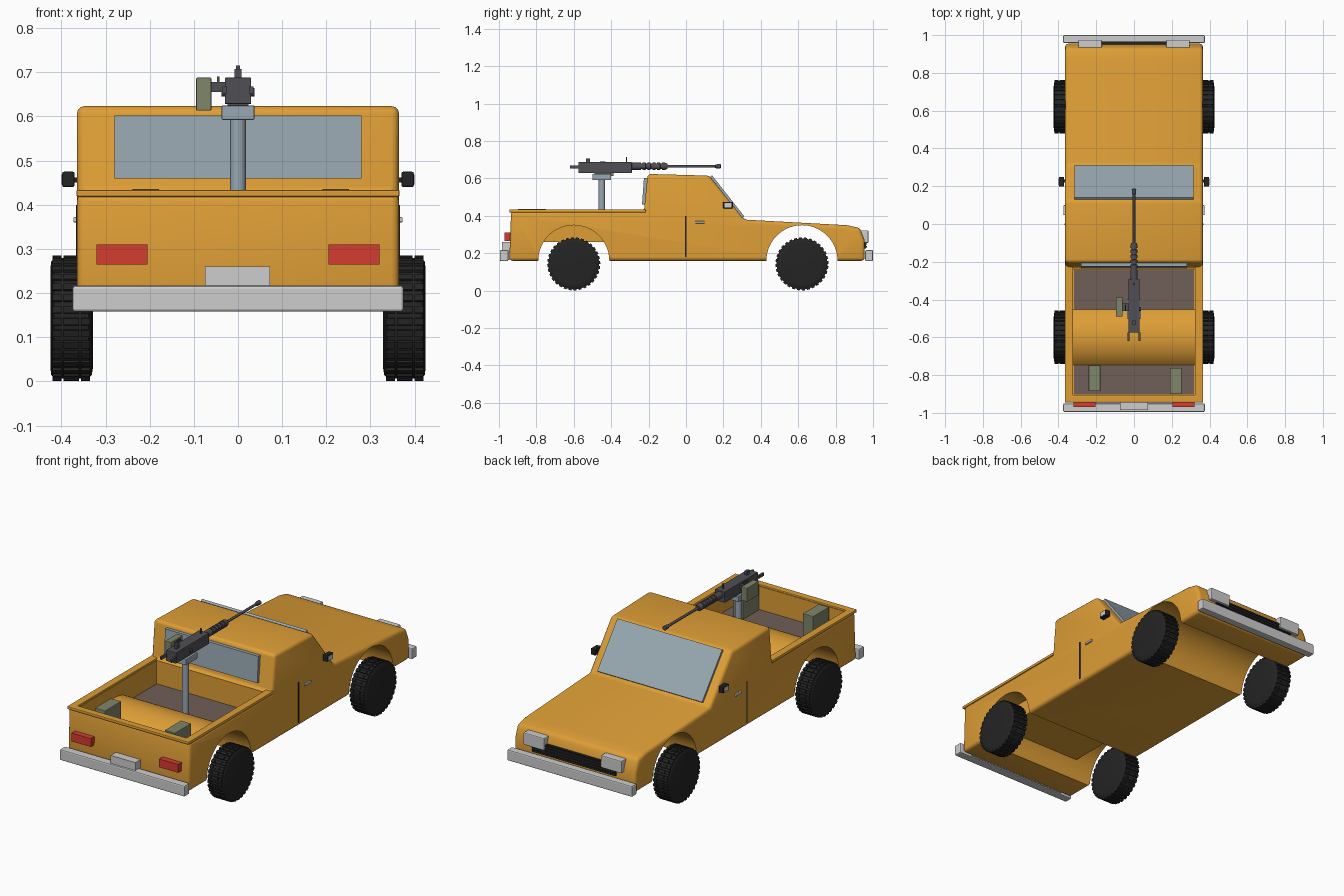
import bpy, bmesh, math
from mathutils import Vector

if "Cube" in bpy.data.objects:
    bpy.data.objects.remove(bpy.data.objects["Cube"])


def material(name, r, g, b):
    m = bpy.data.materials.new(name)
    lin = [((c / 255 + 0.055) / 1.055) ** 2.4 for c in (r, g, b)]
    m.diffuse_color = (*lin, 1)
    m.use_nodes = True
    m.node_tree.nodes["Principled BSDF"].inputs["Base Color"].default_value = m.diffuse_color
    return m


ORANGE = material("orange_paint", 222, 158, 54)
GLASS = material("blue_grey_glass", 152, 168, 178)
CHROME = material("light_grey", 205, 205, 205)
BLACK = material("black_rubber", 36, 36, 36)
RED = material("red_lamp", 212, 60, 48)
BROWN = material("brown_floor", 112, 94, 87)
OLIVE = material("olive_box", 128, 134, 106)
GUN = material("dark_metal", 80, 78, 84)


def finish(name, bm, mat):
    bmesh.ops.recalc_face_normals(bm, faces=bm.faces)
    me = bpy.data.meshes.new(name)
    bm.to_mesh(me)
    bm.free()
    ob = bpy.data.objects.new(name, me)
    bpy.context.collection.objects.link(ob)
    if mat:
        me.materials.append(mat)
    return ob


def prism(name, pts, x0, x1, mat=None):
    """Extrude a (y, z) outline along x."""
    bm = bmesh.new()
    a = [bm.verts.new((x0, y, z)) for y, z in pts]
    b = [bm.verts.new((x1, y, z)) for y, z in pts]
    bm.faces.new(a)
    bm.faces.new(b[::-1])
    for i in range(len(pts)):
        j = (i + 1) % len(pts)
        bm.faces.new((a[i], a[j], b[j], b[i]))
    return finish(name, bm, mat)


def box(name, x, y, z, mat, bevel=0.0):
    ob = prism(name, [(y[0], z[0]), (y[1], z[0]), (y[1], z[1]), (y[0], z[1])], x[0], x[1], mat)
    if bevel:
        apply_bevel(ob, bevel, 2)
    return ob


def lathe(name, profile, origin, axis, mat, n=20):
    """Spin (distance, radius) pairs round an axis; the ends are capped."""
    bm = bmesh.new()
    rot = Vector((0, 0, 1)).rotation_difference(Vector(axis))
    rings = []
    for d, r in profile:
        rings.append([bm.verts.new(Vector(origin) + rot @ Vector(
            (r * math.cos(2 * math.pi * i / n), r * math.sin(2 * math.pi * i / n), d))) for i in range(n)])
    for p, q in zip(rings, rings[1:]):
        for i in range(n):
            j = (i + 1) % n
            bm.faces.new((p[i], p[j], q[j], q[i]))
    bm.faces.new(rings[0][::-1])
    bm.faces.new(rings[-1])
    ob = finish(name, bm, mat)
    smooth(ob)
    return ob


def activate(ob):
    bpy.ops.object.select_all(action='DESELECT')
    ob.select_set(True)
    bpy.context.view_layer.objects.active = ob


def smooth(ob):
    activate(ob)
    bpy.ops.object.shade_smooth_by_angle(angle=math.radians(32))


def apply_bevel(ob, width, segments):
    activate(ob)
    m = ob.modifiers.new("bevel", 'BEVEL')
    m.width, m.segments, m.limit_method, m.angle_limit = width, segments, 'ANGLE', math.radians(25)
    bpy.ops.object.modifier_apply(modifier=m.name)


def cut(ob, cutter):
    activate(ob)
    m = ob.modifiers.new("cut", 'BOOLEAN')
    m.operation, m.solver, m.object = 'DIFFERENCE', 'EXACT', cutter
    bpy.ops.object.modifier_apply(modifier=m.name)
    bpy.data.objects.remove(cutter)


def arc(cy, cz, r, a0, a1, n=28):
    return [(cy + r * math.cos(math.radians(a0 + (a1 - a0) * i / n)),
             cz + r * math.sin(math.radians(a0 + (a1 - a0) * i / n))) for i in range(n + 1)]


REAR, FRONT = -0.6, 0.62

# Body shell: one side outline, rounded
outline = [(-0.945, 0.16), (-0.935, 0.425), (-0.225, 0.425), (-0.205, 0.624), (0.125, 0.615),
           (0.31, 0.38), (0.86, 0.35), (0.93, 0.335), (0.955, 0.27), (0.955, 0.16)]
body = prism("body", outline, -0.365, 0.365, ORANGE)
apply_bevel(body, 0.018, 3)

# Wheel arches: open tunnel in front, recesses plus a low tunnel at the rear
arch = [(0.19, -0.1)] + arc(0, 0.16, 0.19, 0, 180) + [(-0.19, -0.1)]
cut(body, prism("front_tunnel", [(y + FRONT, z) for y, z in arch], -0.5, 0.5))
for s in (-1, 1):
    cut(body, prism("rear_recess", [(y + REAR, z) for y, z in arch], s * 0.25, s * 0.5))
cut(body, prism("rear_tunnel", [(y + REAR, z) for y, z in arch if z < 0.27], -0.5, 0.5))

# Load bed with a hump over the rear axle
hump = arc(REAR, 0.16, 0.2, 137, 43, 16)
fz = hump[0][1]
cut(body, prism("bed_space", [(-0.905, 0.7), (-0.905, fz)] + hump + [(-0.24, fz), (-0.24, 0.7)], -0.322, 0.322))
smooth(body)
box("bed_floor_back", (-0.318, 0.318), (-0.902, hump[0][0]), (fz - 0.004, fz + 0.004), BROWN)
box("bed_floor_front", (-0.318, 0.318), (hump[-1][0], -0.243), (fz - 0.004, fz + 0.004), BROWN)

# Bed rim
for s in (-1, 1):
    box("bed_side_rail", (s * 0.325, s * 0.366), (-0.945, -0.215), (0.418, 0.434), ORANGE, 0.004)
box("bed_tail_rail", (-0.366, 0.366), (-0.945, -0.908), (0.418, 0.434), ORANGE, 0.004)

# Windows
d = Vector((0.185, -0.235)).normalized()
n = Vector((-d.y, d.x)) * 0.012
p, q = Vector((0.13, 0.609)), Vector((0.303, 0.389))
prism("windshield", [p - n, q - n, q + n, p + n], -0.315, 0.315, GLASS)
prism("rear_window", [(-0.235, 0.46), (-0.21, 0.46), (-0.20, 0.602), (-0.225, 0.602)], -0.28, 0.28, GLASS)

# Bumpers, plate, lamps and grille
box("rear_bumper", (-0.375, 0.375), (-0.995, -0.95), (0.158, 0.217), CHROME, 0.006)
box("front_bumper", (-0.375, 0.375), (0.958, 1.0), (0.158, 0.217), CHROME, 0.006)
box("bumper_mount_rear", (-0.3, 0.3), (-0.96, -0.94), (0.165, 0.21), CHROME)
box("number_plate", (-0.075, 0.073), (-0.985, -0.94), (0.215, 0.26), CHROME)
box("grille", (-0.25, 0.25), (0.945, 0.963), (0.225, 0.285), BLACK)
for i in range(4):
    z = 0.232 + i * 0.014
    box("grille_bar", (-0.25, 0.25), (0.96, 0.967), (z, z + 0.006), BLACK)
for s in (-1, 1):
    box("tail_lamp", (s * 0.205, s * 0.32), (-0.97, -0.93), (0.265, 0.31), RED)
    box("headlamp", (s * 0.17, s * 0.295), (0.93, 0.975), (0.255, 0.322), CHROME, 0.005)

# Doors and mirrors
for s in (-1, 1):
    box("door_seam", (s * 0.36, s * 0.367), (-0.005, 0.003), (0.18, 0.4), BLACK)
    box("door_handle", (s * 0.36, s * 0.373), (0.048, 0.1), (0.36, 0.372), CHROME, 0.003)
    box("mirror", (s * 0.37, s * 0.398), (0.198, 0.25), (0.44, 0.475), BLACK, 0.004)
    box("mirror_arm", (s * 0.34, s * 0.375), (0.22, 0.235), (0.45, 0.462), BLACK)
    box("mirror_face", (s * 0.39, s * 0.4), (0.206, 0.242), (0.446, 0.469), CHROME)

# Wheels: toothed tread outline with chamfered edges
for y in (REAR, FRONT):
    for s in (-1, 1):
        teeth = []
        for i in range(32):
            for f, r in ((0, 0.142), (0.55, 0.142), (0.6, 0.135), (0.95, 0.135)):
                a = 2 * math.pi * (i + f) / 32
                teeth.append((y + r * math.cos(a), 0.143 + r * math.sin(a)))
        for x0, x1 in ((0.335, 0.355), (0.36, 0.395), (0.40, 0.42)):
            prism("tire_tread", teeth, s * x0, s * x1, BLACK)
        lathe("wheel", [(0.328, 0.11), (0.331, 0.128), (0.338, 0.136), (0.417, 0.136),
                        (0.423, 0.128), (0.425, 0.11)], (0, y, 0.143), (s, 0, 0), BLACK, 40)

# Boxes in the bed
box("bed_box_left", (-0.24, -0.178), (-0.885, -0.748), (fz, 0.436), OLIVE, 0.003)
box("bed_box_right", (0.19, 0.252), (-0.9, -0.762), (fz, 0.436), OLIVE, 0.003)

# Gun mount
lathe("mount_post", [(0.28, 0.018), (0.6, 0.018)], (0, -0.45, 0), (0, 0, 1), GLASS)
box("mount_cradle", (-0.037, 0.037), (-0.5, -0.4), (0.592, 0.625), GLASS, 0.003)
box("ammo_box", (-0.095, -0.06), (-0.49, -0.388), (0.613, 0.688), OLIVE, 0.003)
box("ammo_feed", (-0.062, -0.025), (-0.46, -0.42), (0.655, 0.678), GUN)

# Gun
box("receiver", (-0.03, 0.03), (-0.575, -0.29), (0.628, 0.688), GUN, 0.003)
box("receiver_base", (-0.024, 0.024), (-0.49, -0.4), (0.615, 0.632), GUN)
box("rear_sight", (-0.008, 0.008), (-0.535, -0.512), (0.685, 0.708), GUN)
box("front_sight", (-0.004, 0.004), (-0.322, -0.315), (0.685, 0.715), GUN)
for s in (-1, 1):
    box("grip", (s * 0.025, s * 0.035), (-0.62, -0.575), (0.652, 0.668), GUN)
    lathe("side_pin", [(0.028, 0.01), (0.037, 0.01)], (0, -0.45, 0.655), (s, 0, 0), GUN, 12)
box("charging_handle", (-0.048, -0.042), (-0.46, -0.43), (0.665, 0.69), GUN)
shroud = [(-0.3, 0.019), (-0.24, 0.019)]
for i in range(5):
    y = -0.24 + i * 0.026
    shroud += [(y, 0.014), (y + 0.008, 0.014), (y + 0.008, 0.019), (y + 0.024, 0.019)]
lathe("barrel_shroud", shroud + [(-0.1, 0.014)], (0, 0, 0.665), (0, 1, 0), GUN, 16)
lathe("barrel", [(-0.12, 0.007), (0.155, 0.007), (0.16, 0.011), (0.185, 0.012), (0.187, 0.008)],
      (0, 0, 0.665), (0, 1, 0), GUN, 14)
